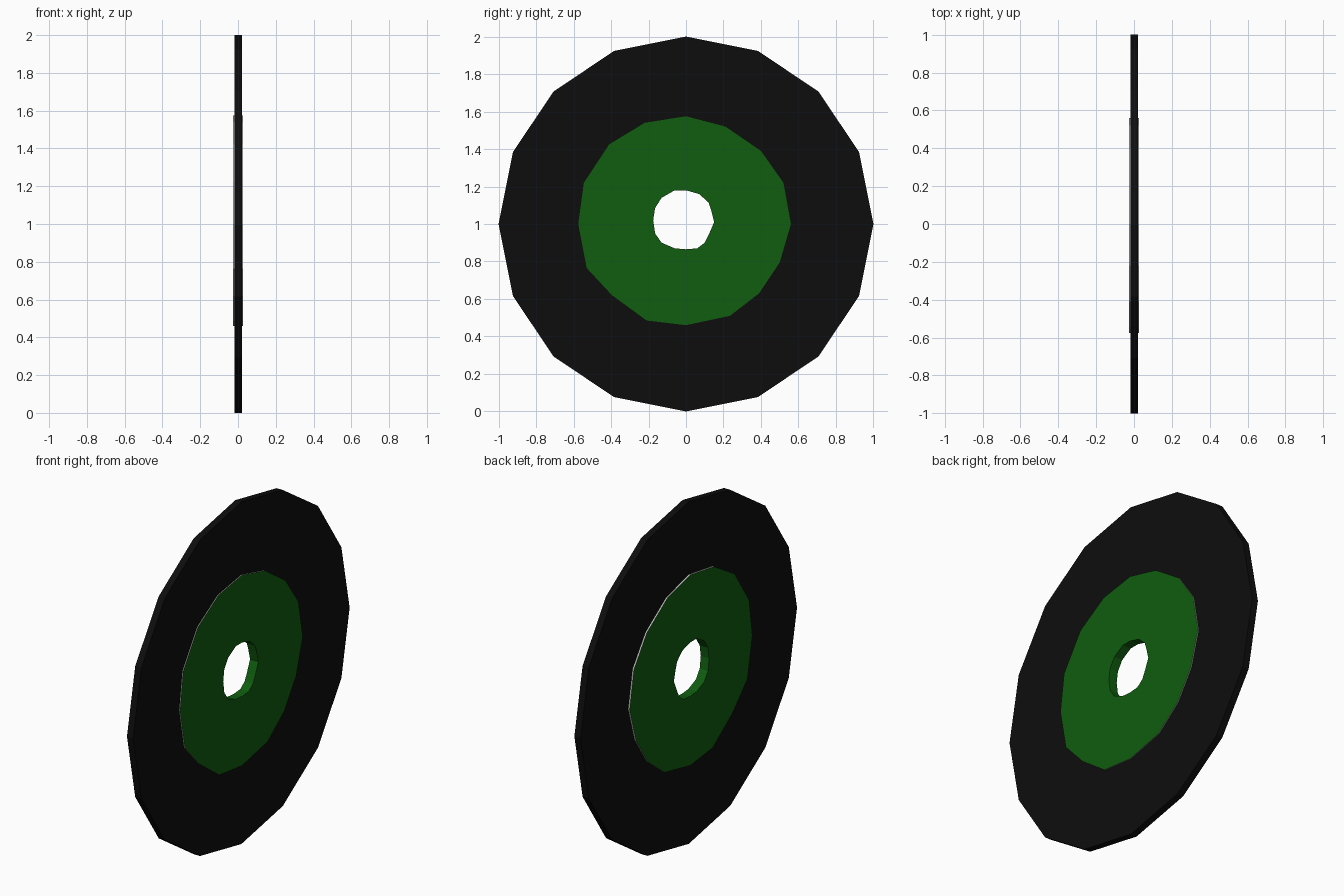
import bpy, math

if "Cube" in bpy.data.objects:
    bpy.data.objects.remove(bpy.data.objects["Cube"])


def material(name, rgb):
    m = bpy.data.materials.new(name)
    m.diffuse_color = (*rgb, 1)
    m.use_nodes = True
    m.node_tree.nodes["Principled BSDF"].inputs["Base Color"].default_value = m.diffuse_color
    return m


def loft(name, rings, mat=None, closed=False):
    """Bridge 16-point outlines, each given as (outline, x position)."""
    n = len(rings[0][0])
    verts = [(x, y, z) for pts, x in rings for y, z in pts]
    faces = []
    for r in range(len(rings) if closed else len(rings) - 1):
        a, b = r * n, ((r + 1) % len(rings)) * n
        faces += [(a + i, b + i, b + (i + 1) % n, a + (i + 1) % n) for i in range(n)]
    me = bpy.data.meshes.new(name)
    me.from_pydata(verts, [], faces)
    me.update()
    ob = bpy.data.objects.new(name, me)
    bpy.context.collection.objects.link(ob)
    if mat:
        me.materials.append(mat)
    return ob


black = material("black", (0.004, 0.004, 0.004))
green = material("green", (0.005, 0.11, 0.005))

# Outlines run clockwise from the top as (y, z)
rim = [(math.sin(i * math.pi / 8), 1 + math.cos(i * math.pi / 8)) for i in range(16)]
label = [(0, 1.575), (.21, 1.52), (.40, 1.39), (.52, 1.22),
         (.56, 1.0), (.50, .795), (.39, .63), (.235, .51),
         (0, .46), (-.21, .485), (-.395, .62), (-.53, .765),
         (-.575, 1.0), (-.545, 1.22), (-.41, 1.425), (-.22, 1.54)]
hole = [(0, 1.18), (.07, 1.16), (.12, 1.115), (.135, 1.07),
        (.15, 1.01), (.12, .94), (.10, .90), (.06, .87),
        (0, .865), (-.06, .87), (-.13, .90), (-.165, .95),
        (-.175, 1.02), (-.165, 1.085), (-.13, 1.14), (-.06, 1.18)]

BACK, FRONT = -0.018, 0.022            # disc faces
LABEL_BACK, LABEL_FRONT = -0.027, 0.027  # label faces

# Black disc, ending where the label begins
loft("disc", [(label, FRONT), (rim, FRONT), (rim, BACK), (label, BACK)], black)

# Green label on both faces, lining the centre hole
loft("label", [(label, LABEL_BACK), (hole, LABEL_BACK),
               (hole, LABEL_FRONT), (label, LABEL_FRONT)], green)

# Bare grey step around the label on each face
loft("label_edge_front", [(label, LABEL_FRONT), (label, FRONT)])
loft("label_edge_back", [(label, BACK), (label, LABEL_BACK)])
